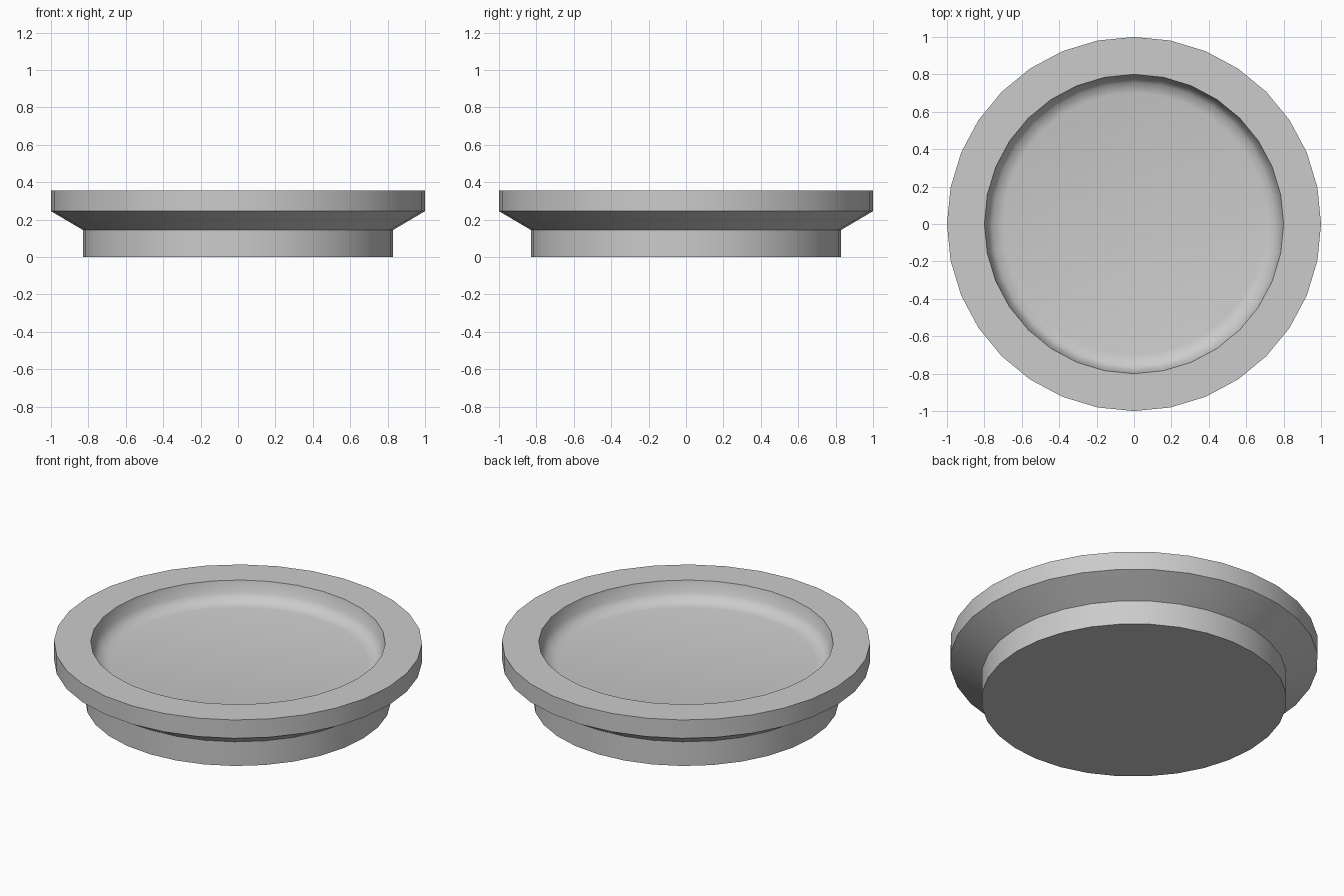
import bpy, bmesh, math

if "Cube" in bpy.data.objects:
    bpy.data.objects.remove(bpy.data.objects["Cube"])

# Lathe a (radius, z) profile around z
def lathe(name, profile, sides=32):
    bm = bmesh.new()
    verts = [bm.verts.new((r, 0, z)) for r, z in profile]
    edges = [bm.edges.new(pair) for pair in zip(verts, verts[1:])]
    bmesh.ops.spin(bm, geom=verts + edges, cent=(0, 0, 0), axis=(0, 0, 1),
                   angle=math.tau, steps=sides, use_duplicate=False)
    bmesh.ops.remove_doubles(bm, verts=bm.verts, dist=1e-4)
    bmesh.ops.recalc_face_normals(bm, faces=bm.faces)
    mesh = bpy.data.meshes.new(name)
    bm.to_mesh(mesh)
    bm.free()
    obj = bpy.data.objects.new(name, mesh)
    bpy.context.collection.objects.link(obj)
    bpy.context.view_layer.objects.active = obj
    obj.select_set(True)
    bpy.ops.object.shade_smooth_by_angle(angle=math.radians(45))
    obj.select_set(False)
    return obj

# Shallow dish: foot, flared underside, flat rim, recessed floor
lathe("dish", [
    (0, 0), (0.83, 0), (0.83, 0.145), (1.0, 0.245), (1.0, 0.355),
    (0.80, 0.355), (0.785, 0.29), (0.757, 0.25), (0.70, 0.238), (0, 0.235),
])
